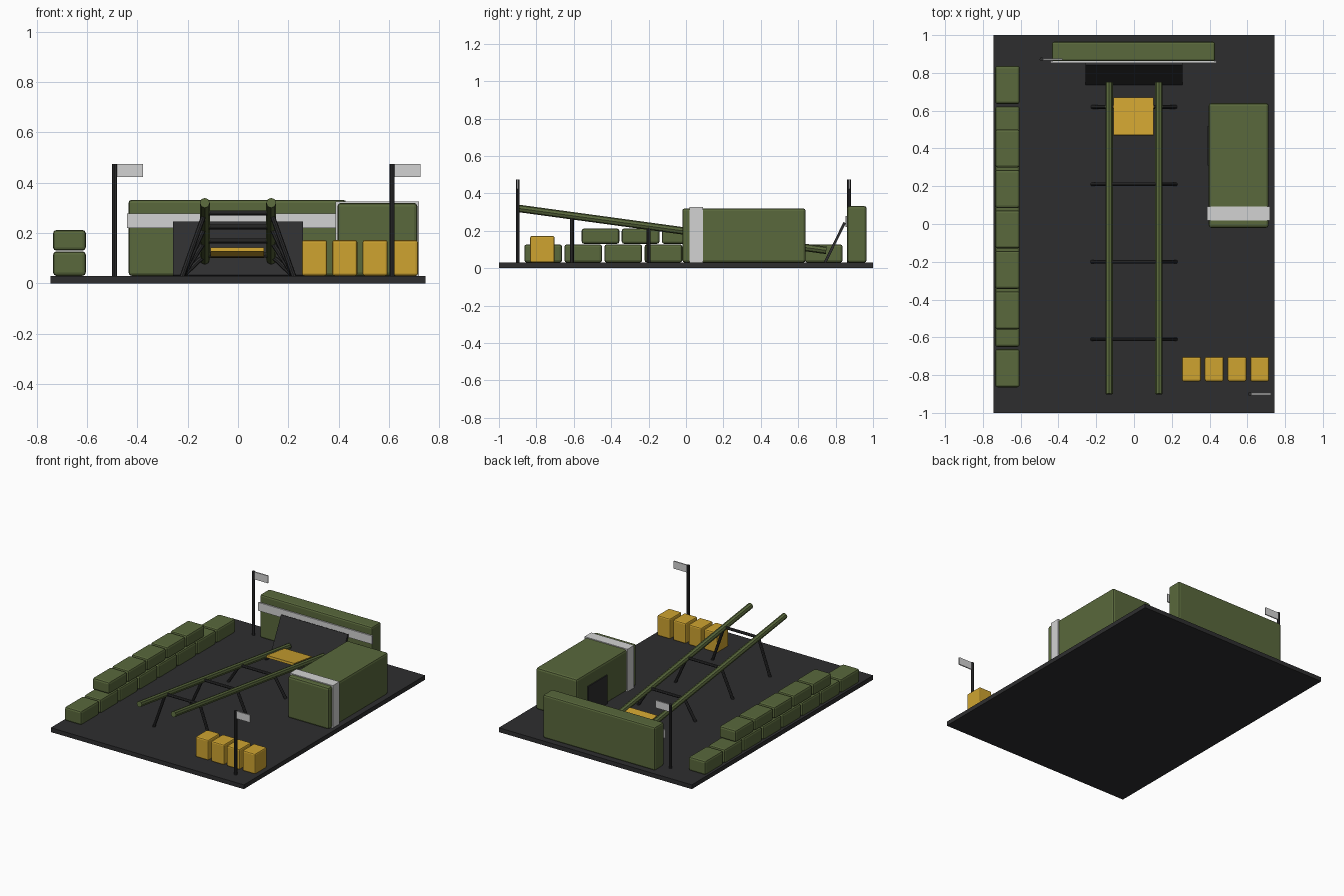
import bpy, bmesh, math
from mathutils import Vector

if "Cube" in bpy.data.objects:
    bpy.data.objects.remove(bpy.data.objects["Cube"])


def material(name, rgb):
    m = bpy.data.materials.new(name)
    m.diffuse_color = (*rgb, 1)
    m.use_nodes = True
    m.node_tree.nodes["Principled BSDF"].inputs["Base Color"].default_value = m.diffuse_color
    return m


GREEN = material("olive green", (0.100, 0.138, 0.045))
DARK = material("charcoal", (0.027, 0.027, 0.028))
YELLOW = material("ochre yellow", (0.62, 0.37, 0.03))
WHITE = material("pale grey", (0.65, 0.65, 0.65))


def box(name, lo, hi, mat, bevel=0.0):
    """Box between two corners, with optional bevelled edges."""
    lo, hi = Vector(lo), Vector(hi)
    bm = bmesh.new()
    bmesh.ops.create_cube(bm, size=1)
    for v in bm.verts:
        v.co = (lo + hi) / 2 + Vector(a * b for a, b in zip(v.co, hi - lo))
    if bevel:
        bmesh.ops.bevel(bm, geom=bm.edges[:], offset=bevel, segments=2,
                        profile=0.5, affect='EDGES')
    me = bpy.data.meshes.new(name)
    bm.to_mesh(me)
    bm.free()
    me.materials.append(mat)
    ob = bpy.data.objects.new(name, me)
    bpy.context.collection.objects.link(ob)
    return ob


def rod(name, a, b, r, mat, sides=8):
    """Faceted rod between two points."""
    a, b = Vector(a), Vector(b)
    bpy.ops.mesh.primitive_cylinder_add(vertices=sides, radius=r, depth=(b - a).length,
                                        location=(a + b) / 2)
    ob = bpy.context.object
    ob.name = name
    ob.rotation_euler = (b - a).to_track_quat('Z', 'Y').to_euler()
    ob.data.materials.append(mat)
    return ob


def rail_z(y):
    return 0.32 + (y + 0.9) * (0.095 - 0.32) / 1.65


def tilted_plate(name, w, length, t, centre, angle, mat):
    ob = box(name, (-w / 2, -length / 2, -t / 2), (w / 2, length / 2, t / 2), mat)
    ob.location = centre
    ob.rotation_euler.x = angle


# ground slab
box("base_slab", (-0.745, -1, 0), (0.745, 1, 0.03), DARK)

# sandbag wall: eight bags below, five staggered above
for row, (count, z0, z1) in enumerate([(8, 0.03, 0.127), (5, 0.13, 0.212)]):
    for i in range(count):
        y = -0.0135 + (i - (count - 1) / 2) * 0.2143 - row * 0.015
        box(f"sandbag_{row}_{i}", (-0.735, y - 0.101, z0), (-0.605, y + 0.101, z1), GREEN, 0.013)

# launch rails
for s in (-1, 1):
    rod("rail", (s * 0.132, -0.9, rail_z(-0.9)), (s * 0.132, 0.75, rail_z(0.75)), 0.02, GREEN)

# trestles: crossbar and splayed legs
for y in (-0.61, -0.2, 0.21, 0.62):
    z = rail_z(y)
    rod("crossbar", (-0.13, y, z), (0.13, y, z), 0.01, DARK)
    for s in (-1, 1):
        rod("trestle_leg", (s * 0.132, y, z), (s * 0.222, y, 0.028), 0.01, DARK)

# sled on the rails and blast deflector behind it
tilted_plate("launch_sled", 0.212, 0.2, 0.016, (-0.003, 0.57, rail_z(0.57) + 0.002),
             -math.atan(0.136), YELLOW)
tilted_plate("blast_deflector", 0.515, 0.238, 0.014, (0, 0.796, 0.137),
             math.atan2(0.214, 0.106), DARK)

# back wall with stripe
box("back_wall", (-0.435, 0.862, 0.03), (0.43, 0.965, 0.332), GREEN, 0.012)
box("wall_stripe", (-0.442, 0.853, 0.22), (0.438, 0.862, 0.278), WHITE)

# bunker with band and doorway
box("bunker", (0.395, -0.02, 0.03), (0.713, 0.64, 0.32), GREEN, 0.014)
box("bunker_band", (0.387, 0.018, 0.03), (0.719, 0.092, 0.326), WHITE)
box("bunker_door", (0.388, 0.31, 0.03), (0.396, 0.52, 0.23), DARK)

# crates
for i in range(4):
    x = 0.304 + i * 0.1205
    box(f"crate_{i}", (x - 0.05, -0.833, 0.03), (x + 0.05, -0.703, 0.172), YELLOW, 0.009)

# flags
for x, y in ((-0.49, 0.872), (0.613, -0.9)):
    rod("flag_pole", (x, y, 0.028), (x, y, 0.475), 0.01, DARK)
    box("flag", (x + 0.004, y - 0.004, 0.422), (x + 0.112, y + 0.004, 0.474), WHITE)
